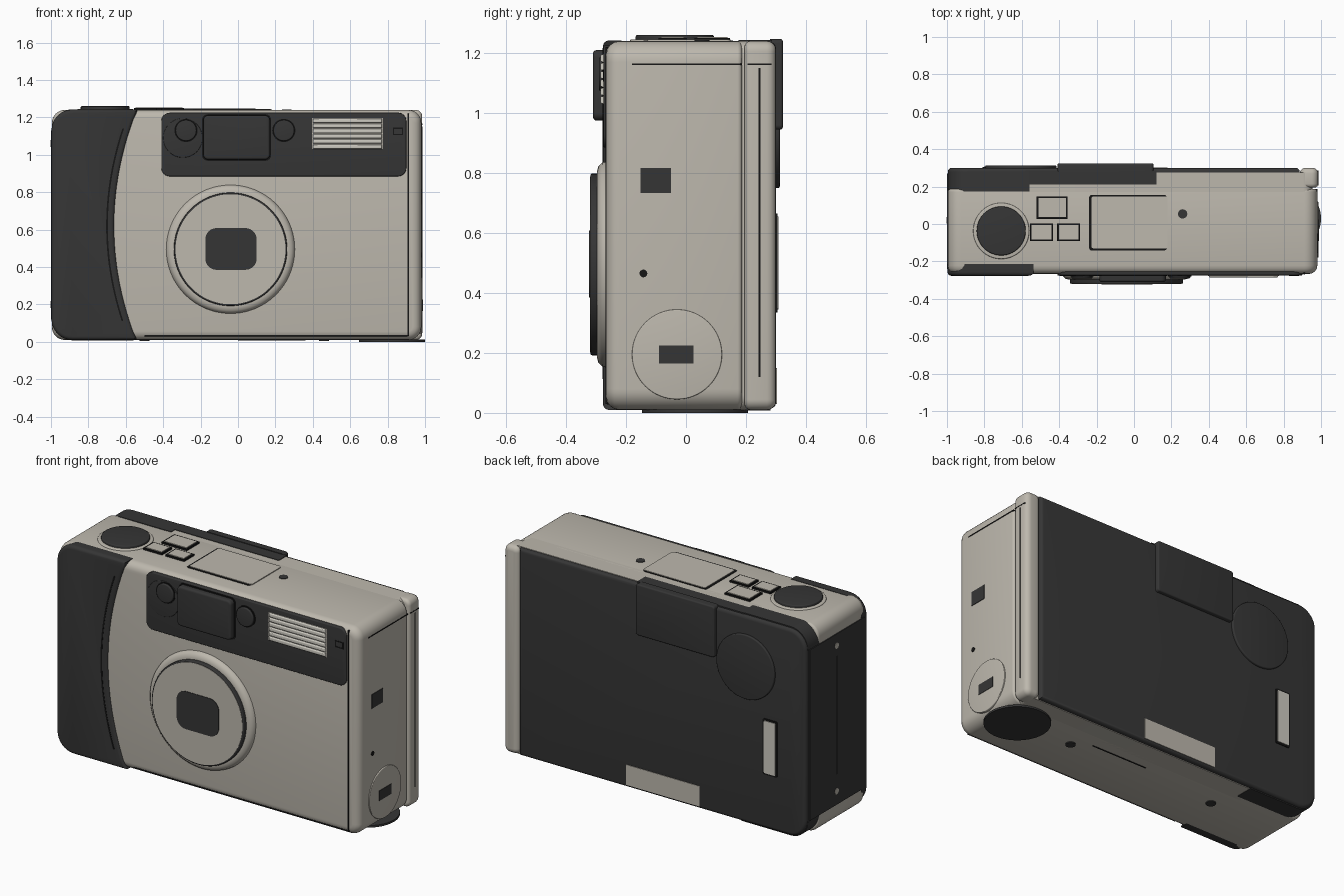
import bpy, bmesh, math
from mathutils import Vector

if "Cube" in bpy.data.objects:
    bpy.data.objects.remove(bpy.data.objects["Cube"])


def material(name, rgb):
    m = bpy.data.materials.new(name)
    m.use_nodes = True
    m.diffuse_color = (*rgb, 1)
    bsdf = m.node_tree.nodes["Principled BSDF"]
    bsdf.inputs["Base Color"].default_value = (*rgb, 1)
    bsdf.inputs["Roughness"].default_value = 0.6
    return m


BEIGE = material("warm grey shell", (0.51, 0.48, 0.42))
DARK = material("charcoal rubber", (0.036, 0.036, 0.036))
BLACK = material("black seam", (0.008, 0.008, 0.008))
PALE = material("pale diffuser", (0.62, 0.6, 0.54))

# axis -> mapping from profile (u, v) and depth d to 3D
PLACE = {"x": lambda u, v, d: (d, u, v),
         "y": lambda u, v, d: (u, d, v),
         "z": lambda u, v, d: (u, v, d)}


def prism(name, axis, pts, lo, hi, mat, bevel_lo=0, bevel_hi=0, segs=4):
    """Extrude a profile along an axis and round its end rims."""
    place = PLACE[axis]
    bm = bmesh.new()
    rings = [[bm.verts.new(place(u, v, d)) for u, v in pts] for d in (lo, hi)]
    caps = [bm.faces.new(r) for r in rings]
    for i in range(len(pts)):
        j = (i + 1) % len(pts)
        bm.faces.new((rings[0][i], rings[0][j], rings[1][j], rings[1][i]))
    bmesh.ops.recalc_face_normals(bm, faces=bm.faces)
    rims = [list(c.edges) for c in caps]
    for rim, width in zip(rims, (bevel_lo, bevel_hi)):
        if width:
            bmesh.ops.bevel(bm, geom=rim, offset=width, segments=segs, profile=0.5,
                            affect="EDGES", clamp_overlap=False)
    bmesh.ops.recalc_face_normals(bm, faces=bm.faces)
    me = bpy.data.meshes.new(name)
    bm.to_mesh(me)
    bm.free()
    me.polygons.foreach_set("use_smooth", [True] * len(me.polygons))
    me.set_sharp_from_angle(angle=math.radians(32))
    me.materials.append(mat)
    ob = bpy.data.objects.new(name, me)
    bpy.context.collection.objects.link(ob)
    return ob


def rect(u0, u1, v0, v1, left=0, right=None):
    """Rectangle with rounded left and right corners."""
    right = left if right is None else right
    pts = []
    corners = ((u1, v1, -1, -1, right, 0), (u0, v1, 1, -1, left, 90),
               (u0, v0, 1, 1, left, 180), (u1, v0, -1, 1, right, 270))
    for u, v, su, sv, r, start in corners:
        if r == 0:
            pts.append((u, v))
            continue
        for k in range(9):
            a = math.radians(start + k * 90 / 8)
            pts.append((u + su * r + r * math.cos(a), v + sv * r + r * math.sin(a)))
    return pts


def disc(u, v, r, n=64):
    return [(u + r * math.cos(2 * math.pi * k / n), v + r * math.sin(2 * math.pi * k / n))
            for k in range(n)]


def frame(name, axis, u0, u1, v0, v1, w, lo, hi):
    """Four thin strips outlining a rectangle."""
    for side, r in (("low", (u0, u1, v0, v0 + w)), ("high", (u0, u1, v1 - w, v1)),
                    ("start", (u0, u0 + w, v0, v1)), ("end", (u1 - w, u1, v0, v1))):
        prism(f"{name}_{side}", axis, rect(*r), lo, hi, BLACK)


BOT, TOP = 0.01, 1.24

# Shell
prism("main_shell", "y", rect(-0.995, 0.98, BOT, TOP, 0.07), -0.267, 0.187, BEIGE, 0.045, 0.015)
prism("rear_core", "y", rect(-0.6, 0.955, BOT, TOP, 0, 0.05), 0.15, 0.275, BEIGE)
prism("hinge_end", "y", rect(0.887, 0.985, BOT, TOP, 0.035), 0.195, 0.3, BEIGE, 0.02, 0.03)

# Back door and dark wrap around the grip end
prism("back_door", "y", rect(-0.995, 0.885, BOT + 0.004, TOP - 0.003, 0.11, 0), 0.25, 0.3,
      DARK, 0, 0.02)
prism("back_wrap", "y", rect(-0.995, -0.56, BOT - 0.002, TOP + 0.003, 0.11, 0), 0.175, 0.282, DARK)
prism("top_rear_strip", "z", rect(-0.58, 0.12, 0.21, 0.285), 1.15, TOP + 0.003, DARK)
prism("end_panel", "x", rect(-0.24, 0.27, 0.12, 1.13), -1.0, -0.98, DARK)
prism("end_slit", "x", rect(0.015, 0.023, 0.3, 1.0), -1.001, -0.99, BLACK)
for i, z in enumerate((0.2, 1.06)):
    prism(f"end_pin_{i}", "x", disc(0.02, z, 0.018, 20), -1.002, -0.99, BEIGE)


# Front grip with a curved inner edge
def grip_edge(z):
    return -0.66 + 0.32 * (z - 0.62) ** 2


zs = [BOT + (TOP + 0.002 - BOT) * k / 24 for k in range(25)]
left_half = [p for p in rect(-0.997, 0, BOT, TOP + 0.002, 0.11, 0) if p[0] < -0.5]
prism("front_grip", "y", left_half + [(grip_edge(z), z) for z in zs], -0.277, -0.215, DARK, 0.02)
slit = [(grip_edge(z) - 0.045, z) for z in zs[2:-2]]
prism("grip_slit", "y", slit + [(x + 0.009, z) for x, z in reversed(slit)], -0.279, -0.26, BLACK)

# Front seams
prism("front_side_seam", "y", rect(0.906, 0.913, 0.03, 1.22), -0.269, -0.25, BLACK)
prism("front_lower_seam", "y", rect(-0.5, 0.906, 0.028, 0.036), -0.264, -0.2, BLACK)

# Lens
LX, LZ = -0.04, 0.495
prism("lens_collar", "y", disc(LX, LZ, 0.345, 96), -0.297, -0.25, BEIGE, 0.035, 0, 3)
prism("lens_barrel", "y", disc(LX, LZ, 0.303, 96), -0.319, -0.28, DARK, 0.006)
prism("lens_face", "y", disc(LX, LZ, 0.294, 96), -0.321, -0.31, BEIGE)
prism("lens_window", "y", rect(-0.175, 0.1, 0.385, 0.608, 0.06), -0.324, -0.315, DARK)

# Viewfinder and flash panel
prism("front_panel", "y", rect(-0.41, 0.9, 0.885, 1.225, 0.045), -0.275, -0.25, DARK, 0.005)
prism("viewfinder_rim", "y", rect(-0.192, 0.177, 0.968, 1.217, 0.03), -0.279, -0.26, BLACK)
prism("viewfinder_block", "y", rect(-0.185, 0.17, 0.975, 1.21, 0.025), -0.31, -0.26, DARK, 0.012)
prism("sensor_base", "y", disc(-0.295, 1.09, 0.105), -0.278, -0.26, DARK, 0.003)
for i, x in enumerate((-0.278, 0.245)):
    prism(f"sensor_rim_{i}", "y", disc(x, 1.13, 0.062), -0.28, -0.26, BLACK)
    prism(f"sensor_{i}", "y", disc(x, 1.13, 0.056), -0.291, -0.26, DARK, 0.006)
frame("indicator", "y", 0.828, 0.882, 1.105, 1.145, 0.006, -0.277, -0.26)
prism("flash_plate", "y", rect(0.395, 0.775, 1.03, 1.197), -0.277, -0.26, BEIGE)
for k in range(6):
    z = 1.03 + 0.0278 * k
    prism(f"flash_rib_{k}", "y", rect(0.4, 0.77, z + 0.002, z + 0.026), -0.286, -0.27, PALE, 0.007)

# Top controls
prism("shutter_rim", "z", disc(-0.71, -0.037, 0.15), 1.2, 1.246, BEIGE, 0, 0.006)
prism("shutter_button", "z", disc(-0.71, -0.037, 0.131), 1.2, 1.26, DARK, 0, 0.006)
for i, (x0, x1, y0, y1) in enumerate(((-0.52, -0.355, 0.028, 0.147),
                                      (-0.556, -0.433, -0.092, 0.003),
                                      (-0.411, -0.288, -0.092, 0.003))):
    prism(f"key_base_{i}", "z", rect(x0, x1, y0, y1), 1.2, 1.25, BLACK)
    prism(f"key_cap_{i}", "z", rect(x0 + 0.009, x1 - 0.009, y0 + 0.009, y1 - 0.009), 1.24, 1.254, BEIGE)
prism("display_shadow", "z", rect(-0.24, 0.175, -0.142, 0.156, 0.015), 1.2, 1.242, BLACK)
prism("display_cover", "z", rect(-0.228, 0.18, -0.13, 0.148, 0.012), 1.2, 1.245, BEIGE)
prism("top_dot", "z", disc(0.26, 0.054, 0.025, 24), 1.2, 1.243, DARK)

# Hinge-side details
prism("side_label", "x", rect(-0.152, -0.05, 0.733, 0.816), 0.95, 0.983, DARK)
prism("side_pin", "x", disc(-0.142, 0.465, 0.013, 20), 0.95, 0.983, BLACK)
prism("battery_cap", "x", disc(-0.03, 0.195, 0.15), 0.95, 0.986, BEIGE, 0, 0.004)
prism("battery_slot", "x", rect(-0.09, 0.025, 0.165, 0.225), 0.95, 0.988, DARK)
prism("side_top_seam", "x", rect(-0.18, 0.187, 1.16, 1.166), 0.95, 0.982, BLACK)
prism("hinge_top_seam", "x", rect(0.205, 0.285, 1.16, 1.166), 0.95, 0.986, BLACK)
prism("hinge_slit", "x", rect(0.242, 0.249, 0.12, 1.15), 0.95, 0.987, BLACK)

# Back details
prism("eyepiece_flap", "y", rect(-0.41, 0.105, 0.945, 1.247, 0.015), 0.28, 0.323, DARK, 0, 0.008)
prism("back_dial", "y", disc(-0.605, 0.94, 0.19), 0.28, 0.313, DARK, 0, 0.006)
prism("film_window_rim", "y", rect(-0.81, -0.715, 0.335, 0.665, 0.01), 0.28, 0.305, BLACK)
prism("film_window", "y", rect(-0.8, -0.725, 0.345, 0.655, 0.006), 0.28, 0.309, PALE)
prism("back_label", "y", rect(-0.3, 0.18, 0.03, 0.15), 0.29, 0.303, BEIGE)

# Underside
prism("base_disc", "z", disc(0.823, 0.03, 0.177), 0.0, 0.012, DARK)
for i, x in enumerate((0.46, -0.5)):
    prism(f"base_screw_{i}", "z", disc(x, 0.03, 0.027, 24), 0.004, 0.03, DARK)
prism("base_seam", "z", rect(0.0, 0.36, 0.09, 0.096), 0.007, 0.02, BLACK)
